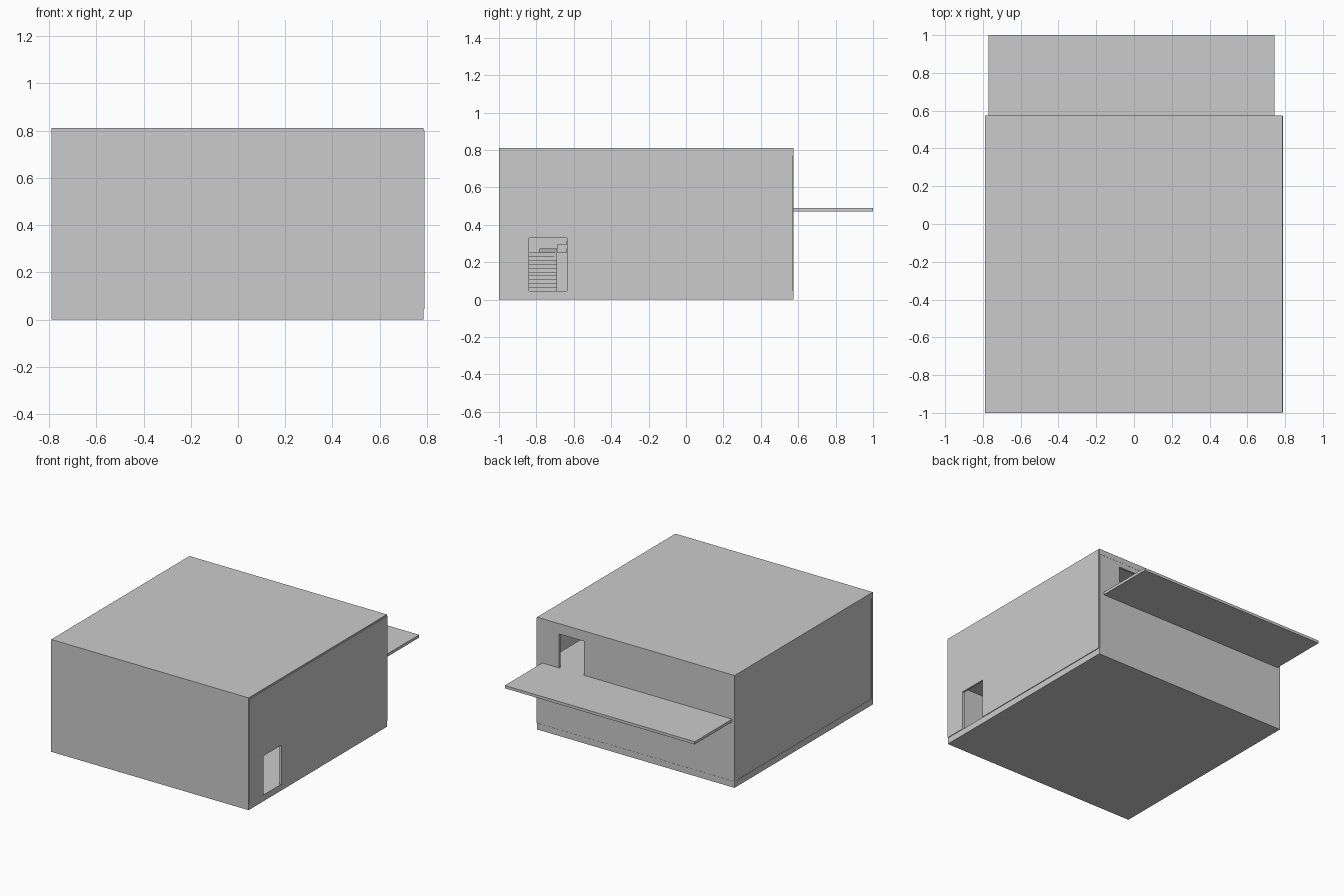
import bpy, math
from mathutils import Matrix

if "Cube" in bpy.data.objects:
    bpy.data.objects.remove(bpy.data.objects["Cube"])

BASE, FLOOR, TOP = 0.045, 0.49, 0.81
RISE = (FLOOR - 0.02 - BASE) / 20.5


def prism(name, profile, length, place=Matrix()):
    """Extrude a closed 2D outline along its local z."""
    n = len(profile)
    verts = [place @ Matrix.Translation((x, y, z)) @ Matrix()[3].to_3d()
             for z in (0, length) for x, y in profile]
    faces = [list(range(n))[::-1], list(range(n, 2 * n))]
    faces += [(i, (i + 1) % n, n + (i + 1) % n, n + i) for i in range(n)]
    me = bpy.data.meshes.new(name)
    me.from_pydata([tuple(v) for v in verts], [], faces)
    ob = bpy.data.objects.new(name, me)
    bpy.context.collection.objects.link(ob)
    return ob


def extrude(name, profile, start, end, axis='z'):
    """Outline is (x,y) along z, (x,z) along y, or (y,z) along x."""
    n = len(profile)
    make = {'z': lambda a, b, t: (a, b, t),
            'y': lambda a, b, t: (a, t, b),
            'x': lambda a, b, t: (t, a, b)}[axis]
    verts = [make(a, b, t) for t in (start, end) for a, b in profile]
    faces = [list(range(n))[::-1], list(range(n, 2 * n))]
    faces += [(i, (i + 1) % n, n + (i + 1) % n, n + i) for i in range(n)]
    if axis == 'y':
        faces = [tuple(f)[::-1] for f in faces]
    me = bpy.data.meshes.new(name)
    me.from_pydata(verts, [], faces)
    ob = bpy.data.objects.new(name, me)
    bpy.context.collection.objects.link(ob)
    return ob


def rect(a0, a1, b0, b1):
    return [(a0, b0), (a1, b0), (a1, b1), (a0, b1)]


def doorway(a0, a1, b0, b1, d0, d1, head):
    return [(a0, b0), (d0, b0), (d0, head), (d1, head),
            (d1, b0), (a1, b0), (a1, b1), (a0, b1)]


# Base and roof slabs
extrude("base_slab", rect(-0.79, 0.785, -1, 0.575), 0, BASE)
extrude("roof_slab", rect(-0.79, 0.785, -1, 0.575), 0.77, TOP)

# Outer walls, with entrance on the right and balcony door at the back
extrude("front_wall", rect(-0.79, 0.783, BASE, 0.77), -1, -0.985, 'y')
extrude("left_wall", rect(-0.985, 0.56, BASE, 0.77), -0.788, -0.773, 'x')
extrude("right_wall", doorway(-0.995, 0.573, BASE, 0.80, -0.84, -0.635, 0.33),
        0.775, 0.79, 'x')
extrude("back_wall_lower", rect(-0.79, 0.78, BASE, 0.48), 0.56, 0.574, 'y')
extrude("back_wall_upper", doorway(-0.79, 0.78, 0.48, 0.77, 0.41, 0.61, 0.735),
        0.56, 0.574, 'y')

# Upper floor running out to the balcony, with a stairwell opening
slab = extrude("upper_floor_and_balcony", rect(-0.77, 0.745, -0.985, 1), 0.47, FLOOR)
well = extrude("stairwell_cutter", rect(-0.32, -0.14, -0.86, -0.24), 0.4, 0.6)
well.hide_render = True
well.hide_set(True)
cut = slab.modifiers.new("stairwell", 'BOOLEAN')
cut.object, cut.operation, cut.solver = well, 'DIFFERENCE', 'EXACT'

# Winding stair: straight flight, three winders, straight flight
W, TREAD, PX, PY = 0.16, 0.05, -0.15, -0.69
outlines = [rect(PX + (7 - i) * TREAD, PX + (8 - i) * TREAD, PY - W, PY)
            for i in range(8)]
k = W * math.tan(math.radians(30))
outlines += [[(PX, PY), (PX - k, PY - W), (PX, PY - W)],
             [(PX, PY), (PX - W, PY - k), (PX - W, PY - W), (PX - k, PY - W)],
             [(PX, PY), (PX - W, PY), (PX - W, PY - k)]]
outlines = [o if i < 8 else o[::-1] for i, o in enumerate(outlines)]
outlines += [rect(PX - W, PX, PY + i * TREAD, PY + (i + 1) * TREAD)
             for i in range(9)]
for i, outline in enumerate(outlines):
    top = BASE + (i + 1) * RISE
    extrude(f"stair_step_{i + 1}", outline, max(BASE, top - 0.045), top)
